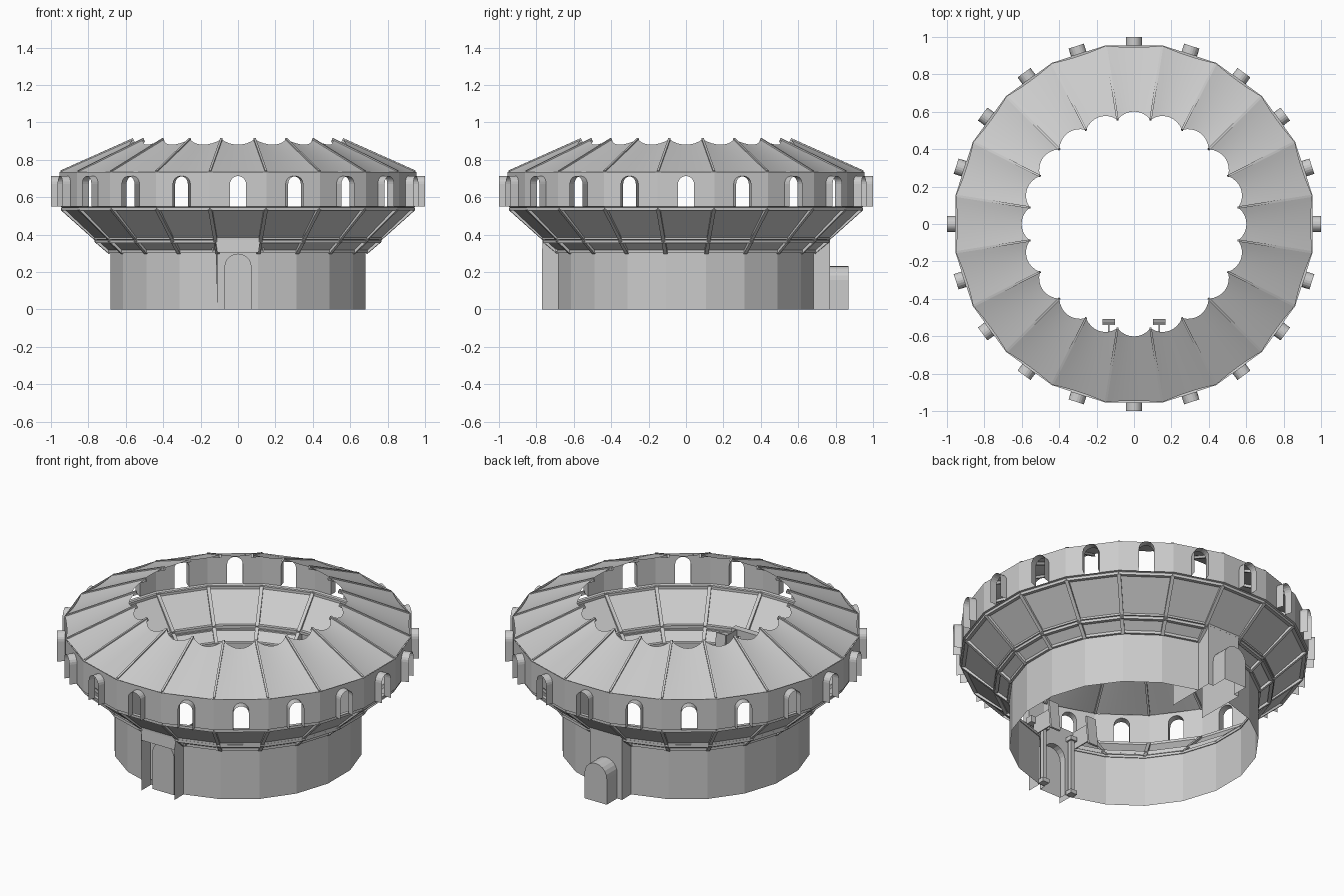
import bpy, bmesh
from math import sin, cos, pi, radians
from mathutils import Vector, Matrix

if "Cube" in bpy.data.objects:
    bpy.data.objects.remove(bpy.data.objects["Cube"])

N = 20
HALF = pi / N
C, S = cos(HALF), sin(HALF)


def pt(k, u, d, z):
    """Point on side k: u across, d outward, z up (side 0 = front, 10 = back)."""
    a = -pi / 2 + 2 * HALF * k
    return Vector((cos(a) * d - sin(a) * u, sin(a) * d + cos(a) * u, z))


def corner(k, r, z):
    return pt(k, r * S, r * C, z)


def face(bm, pts):
    return bm.faces.new([bm.verts.new(p) for p in pts])


def box(bm, lo, hi):
    lo, hi = Vector(lo), Vector(hi)
    m = Matrix.Translation((lo + hi) / 2) @ Matrix.Diagonal((*(hi - lo), 1))
    bmesh.ops.create_cube(bm, size=1, matrix=m)


def bar(bm, a, b, side, w, h):
    """Beam from a to b; w is measured along 'side', h across it."""
    x = (b - a).normalized()
    z = x.cross(side).normalized()
    y = z.cross(x)
    rot = Matrix((x, y, z)).transposed().to_4x4()
    m = Matrix.Translation((a + b) / 2) @ rot @ Matrix.Diagonal(((b - a).length, w, h, 1))
    bmesh.ops.create_cube(bm, size=1, matrix=m)


def arch(hw, z0, top, n=10):
    return [(-hw, z0)] + [(-hw * cos(pi * i / n), top - hw + hw * sin(pi * i / n))
                          for i in range(n + 1)] + [(hw, z0)]


def arched_wall(bm, k, d, W, z0, z1, hole):
    outer = [(-W, z0), (-W, z1), (W, z1), (W, z0)]
    face(bm, [pt(k, u, d, z) for u, z in outer + hole[::-1]])


def tunnel(bm, k, d0, d1, outline, cap=False):
    for (u, z), (v, y) in zip(outline, outline[1:]):
        face(bm, [pt(k, u, d0, z), pt(k, v, d0, y), pt(k, v, d1, y), pt(k, u, d1, z)])
    if cap:
        face(bm, [pt(k, u, d1, z) for u, z in outline])


def finish(name, bm, smooth=False):
    bmesh.ops.remove_doubles(bm, verts=bm.verts, dist=0.0005)
    bmesh.ops.recalc_face_normals(bm, faces=bm.faces)
    me = bpy.data.meshes.new(name)
    bm.to_mesh(me)
    bm.free()
    if smooth:
        me.polygons.foreach_set("use_smooth", [True] * len(me.polygons))
    ob = bpy.data.objects.new(name, me)
    bpy.context.collection.objects.link(ob)
    return ob


def band(bm, r0, z0, r1, z1, skip=()):
    for k in range(N):
        if k not in skip:
            face(bm, [corner(k - 1, r0, z0), corner(k, r0, z0), corner(k, r1, z1), corner(k - 1, r1, z1)])


DOORS = (0, 10)

# Base drum, open at front and back for the entrances
bm = bmesh.new()
band(bm, 0.69, 0, 0.69, 0.305, DOORS)
finish("base_drum", bm)

# Flared skirt in two bands
bm = bmesh.new()
band(bm, 0.69, 0.305, 0.77, 0.375, DOORS)
band(bm, 0.77, 0.375, 0.955, 0.548)
band(bm, 0.955, 0.548, 0.967, 0.55)
finish("flared_skirt", bm)

# Skirt frame: sloping ribs and ring bars
bm = bmesh.new()
for k in range(N):
    tang = (corner(k, 1, 0)).cross(Vector((0, 0, 1)))
    bar(bm, corner(k, 0.69, 0.305), corner(k, 0.77, 0.372), tang, 0.02, 0.024)
    bar(bm, corner(k, 0.765, 0.377), corner(k, 0.95, 0.54), tang, 0.02, 0.024)
    for r, z, lower in ((0.695, 0.31, True), (0.765, 0.362, True), (0.77, 0.381, False), (0.947, 0.538, False)):
        if not (lower and k in DOORS):
            bar(bm, corner(k - 1, r, z), corner(k, r, z), Vector((0, 0, 1)), 0.016, 0.02)
finish("skirt_frame", bm)

# Gallery wall with arched openings, and the projecting window surrounds
wall, frames = bmesh.new(), bmesh.new()
win = arch(0.043, 0.55, 0.713)
for k in range(N):
    arched_wall(wall, k, 0.967 * C, 0.967 * S, 0.55, 0.735, win)
    tunnel(frames, k, 0.967 * C, 1.0, win)
finish("gallery_wall", wall)
finish("window_surrounds", frames)

# Sagging roof panels with curved edges
bm = bmesh.new()
NU, NV = 8, 5
for k in range(N):
    grid = []
    for i in range(NU + 1):
        u = 2 * i / NU - 1
        s = 1 - u * u
        col = []
        for j in range(NV + 1):
            v = 0.02 * s + (j / NV) * (1 - 0.13 * s)
            r = 0.965 - 0.4 * v
            col.append(bm.verts.new(pt(k, u * r * S, r * C, 0.735 + 0.175 * v - 0.01 * s)))
        grid.append(col)
    for i in range(NU):
        for j in range(NV):
            bm.faces.new((grid[i][j], grid[i + 1][j], grid[i + 1][j + 1], grid[i][j + 1]))
roof = finish("roof_panels", bm, True)
bpy.context.view_layer.objects.active = roof
roof.select_set(True)
bpy.ops.object.shade_smooth_by_angle(angle=radians(12))

# Roof ribs
bm = bmesh.new()
for k in range(N):
    tang = (corner(k, 1, 0)).cross(Vector((0, 0, 1)))
    bar(bm, corner(k, 0.955, 0.733), corner(k, 0.565, 0.905), tang, 0.012, 0.022)
finish("roof_ribs", bm)

# Front entrance: recessed arched door, cheek walls, header
bm = bmesh.new()
door = arch(0.073, 0, 0.298)
arched_wall(bm, 0, 0.68, 0.108, 0, 0.38, door)
tunnel(bm, 0, 0.68, 0.72, door, True)
for s in (-1, 1):
    face(bm, [pt(0, s * 0.11, 0.68, 0), pt(0, s * 0.11, 0.77, 0),
              pt(0, s * 0.11, 0.77, 0.305), pt(0, s * 0.12, 0.765, 0.378), pt(0, s * 0.11, 0.68, 0.305)])
face(bm, [pt(0, -0.11, 0.77, 0.305), pt(0, 0.11, 0.77, 0.305),
          pt(0, 0.12, 0.765, 0.378), pt(0, -0.12, 0.765, 0.378)])
finish("front_entrance", bm)

# Back entrance: flat face, projecting arched porch, long inner side walls
bm = bmesh.new()
porch = arch(0.075, 0, 0.232)
arched_wall(bm, 10, 0.77, 0.108, 0, 0.378, porch)
tunnel(bm, 10, 0.77, 0.87, porch, True)
for s in (-1, 1):
    face(bm, [pt(10, s * 0.108, 0.77, 0), pt(10, s * 0.108, 0.77, 0.378),
              pt(10, s * 0.108, 0.68, 0.305), pt(10, s * 0.106, 0.46, 0.22), pt(10, s * 0.106, 0.46, 0)])
finish("back_entrance", bm)

# Columns, beam and leaning flanged braces inside the front door
bm = bmesh.new()
for s in (-1, 1):
    x = s * 0.1
    box(bm, (x - 0.012, -0.672, 0.02), (x + 0.012, -0.645, 0.36))
    for z in (0.0, 0.34):
        box(bm, (x - 0.022, -0.677, z), (x + 0.022, -0.635, z + 0.025))
    x = s * 0.135
    bar(bm, Vector((x, -0.515, 0.27)), Vector((x, -0.535, 0.45)), Vector((1, 0, 0)), 0.065, 0.012)
    box(bm, (x - 0.003, -0.7, 0.31), (x + 0.003, -0.53, 0.42))
box(bm, (-0.17, -0.72, 0.38), (0.17, -0.68, 0.42))
finish("door_framework", bm)
